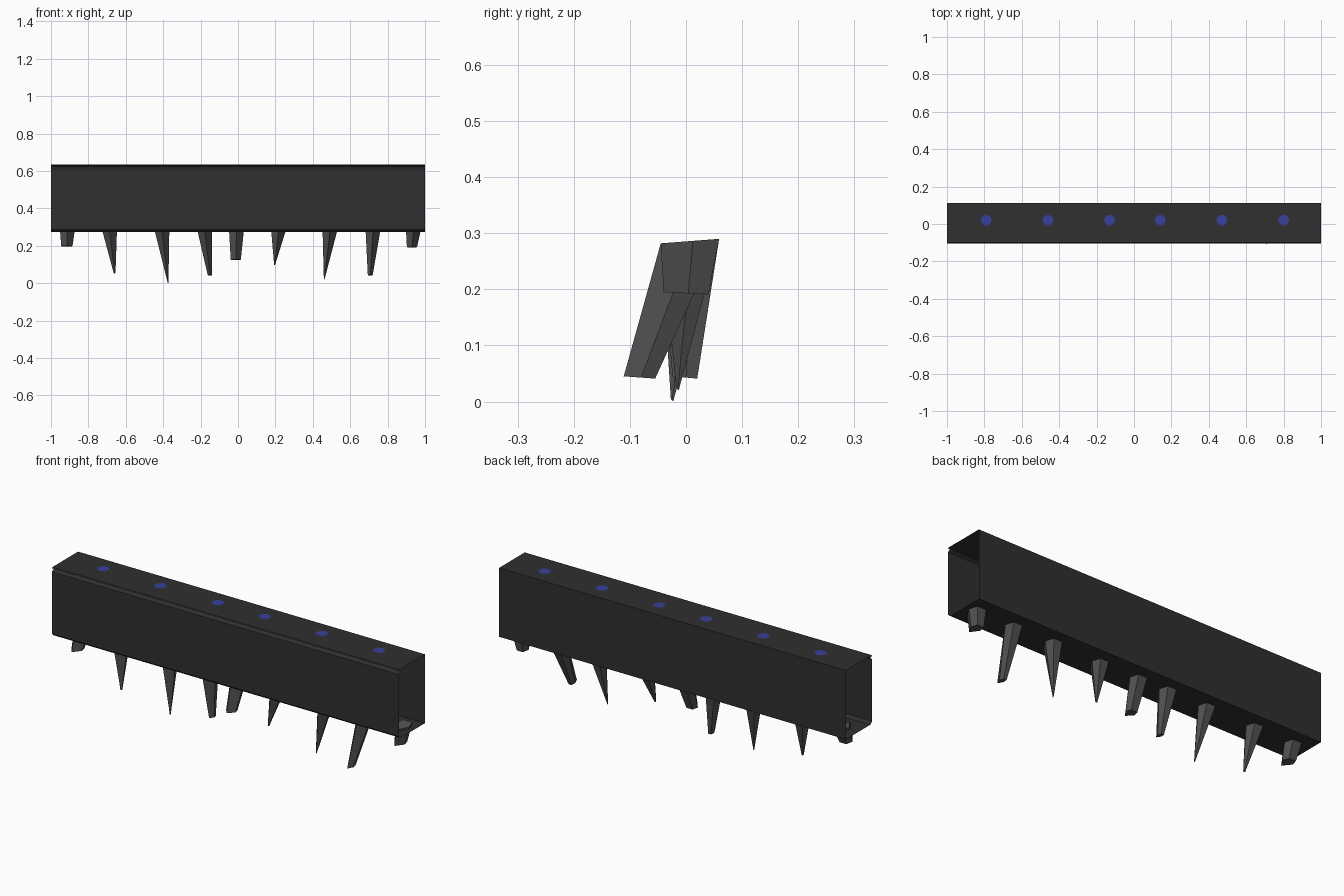
import bpy, bmesh, math

if "Cube" in bpy.data.objects:
    bpy.data.objects.remove(bpy.data.objects["Cube"])


def material(name, rgb):
    m = bpy.data.materials.new(name)
    m.diffuse_color = (*rgb, 1)
    m.use_nodes = True
    m.node_tree.nodes["Principled BSDF"].inputs["Base Color"].default_value = m.diffuse_color
    return m


BODY = material("charcoal", (0.029, 0.029, 0.029))
SPIKE = material("grey", (0.085, 0.085, 0.085))
BLUE = material("blue", (0.04, 0.052, 0.33))


def finish(name, bm, mat, recalc=True):
    if recalc:
        bmesh.ops.recalc_face_normals(bm, faces=bm.faces)
    me = bpy.data.meshes.new(name)
    bm.to_mesh(me)
    bm.free()
    me.materials.append(mat)
    ob = bpy.data.objects.new(name, me)
    bpy.context.collection.objects.link(ob)
    return ob


# Open-ended sheet housing: (y, z) profile swept along x, with a groove in the front
profile = [(0.111, 0.634), (0.111, 0.275), (-0.09, 0.275), (-0.104, 0.287),
           (-0.104, 0.611), (-0.090, 0.622), (-0.104, 0.629), (-0.100, 0.634)]
bm = bmesh.new()
left = [bm.verts.new((-1, y, z)) for y, z in profile]
right = [bm.verts.new((1, y, z)) for y, z in profile]
n = len(profile)
for i in range(n):
    j = (i + 1) % n
    bm.faces.new((left[i], left[j], right[j], right[i]))
finish("housing", bm, BODY)

# Blue discs on the top
for i, x in enumerate((-0.79, -0.46, -0.13, 0.14, 0.47, 0.80)):
    bm = bmesh.new()
    bmesh.ops.create_circle(bm, cap_ends=True, segments=8, radius=0.03)
    for v in bm.verts:
        v.co.x += x
        v.co.y += 0.02
        v.co.z = 0.636
    finish(f"top_disc_{i + 1}", bm, BLUE, recalc=False)

# Five-sided tapering spikes hanging from the bottom
SECTION = [(0, -1), (1, 0.1), (0.65, 1), (-0.65, 1), (-1, 0.1)]


def spike(name, x0, x1, y1, z1, rx, ry):
    bm = bmesh.new()
    top = [bm.verts.new((x0 + 0.04 * a, 0.007 + 0.052 * b, 0.286 + 0.004 * b))
           for a, b in SECTION]
    tip = [bm.verts.new((x1 + rx * a, y1 + ry * b, z1 - 0.002 * b))
           for a, b in SECTION]
    for i in range(5):
        j = (i + 1) % 5
        bm.faces.new((top[i], top[j], tip[j], tip[i]))
    bm.faces.new(top)
    bm.faces.new(tip)
    finish(name, bm, SPIKE)


# top x, tip x, tip y, tip z, tip half width, tip half depth
for i, s in enumerate([
        (-0.912, -0.915, -0.025, 0.198, 0.030, 0.040),
        (-0.687, -0.660, -0.020, 0.055, 0.005, 0.005),
        (-0.407, -0.374, -0.025, 0.002, 0.002, 0.002),
        (-0.178, -0.150, -0.002, 0.043, 0.012, 0.022),
        (-0.008, -0.012, -0.045, 0.126, 0.027, 0.033),
        (0.217, 0.196, -0.030, 0.100, 0.003, 0.005),
        (0.492, 0.461, -0.015, 0.022, 0.002, 0.002),
        (0.722, 0.707, -0.083, 0.043, 0.013, 0.028),
        (0.938, 0.930, 0.000, 0.193, 0.027, 0.040)]):
    spike(f"spike_{i + 1}", *s)
